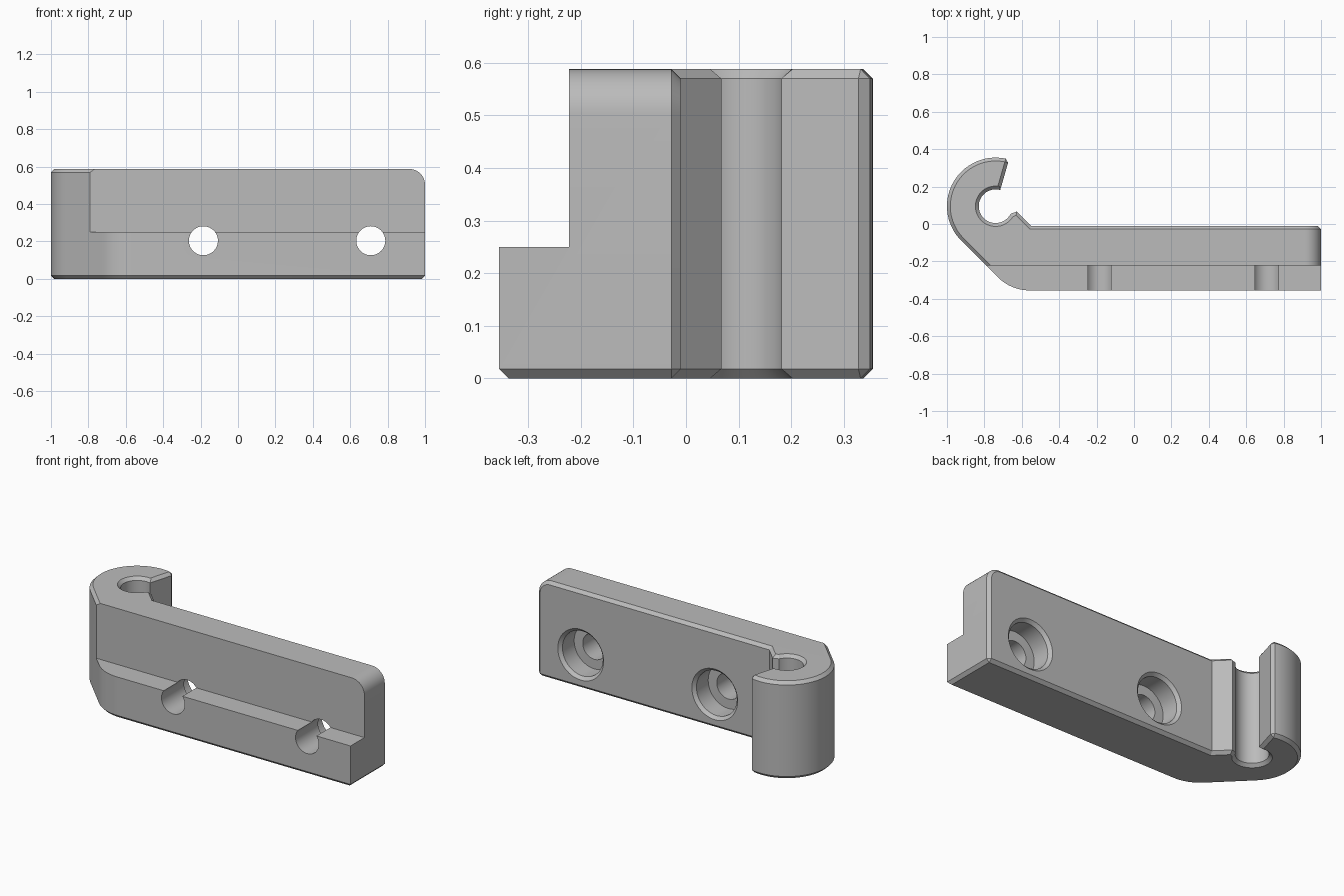
import bpy, bmesh, math
from mathutils import Matrix

if "Cube" in bpy.data.objects:
    bpy.data.objects.remove(bpy.data.objects["Cube"])

HEIGHT, CHAMFER = 0.588, 0.018
FRONT, BACK, STEP_Y, STEP_Z = -0.355, -0.01, -0.222, 0.25
HOOK = (-0.74, 0.095)
R_OUT, R_IN = 0.26, 0.09
CORNER_R = 0.085

grey = bpy.data.materials.new("grey plastic")
grey.use_nodes = True
colour = (0.5, 0.5, 0.5, 1)
grey.diffuse_color = colour
grey.node_tree.nodes["Principled BSDF"].inputs["Base Color"].default_value = colour


def arc(centre, radius, start, end, steps):
    """Points on a circular arc, angles in degrees."""
    angles = [math.radians(start + (end - start) * i / steps) for i in range(steps + 1)]
    return [(centre[0] + radius * math.cos(a), centre[1] + radius * math.sin(a)) for a in angles]


def make_object(name, bm):
    bmesh.ops.recalc_face_normals(bm, faces=bm.faces)
    mesh = bpy.data.meshes.new(name)
    bm.to_mesh(mesh)
    bm.free()
    mesh.materials.append(grey)
    obj = bpy.data.objects.new(name, mesh)
    bpy.context.collection.objects.link(obj)
    return obj


def cut(target, cutter):
    """Subtract the cutter from the target, then discard the cutter."""
    cutter.hide_render = True
    mod = target.modifiers.new("cut", 'BOOLEAN')
    mod.operation = 'DIFFERENCE'
    mod.solver = 'EXACT'
    mod.object = cutter
    bpy.context.view_layer.objects.active = target
    bpy.ops.object.modifier_apply(modifier=mod.name)
    bpy.data.objects.remove(cutter)


# Plan outline: straight bar, rounded elbow, then the open hook
elbow_r = 0.24
elbow_x = HOOK[0] - R_OUT * math.sqrt(2) + HOOK[1] - FRONT + elbow_r * math.tan(math.pi / 8)
outline = [(1, BACK), (1, FRONT)]
outline += arc((elbow_x, FRONT + elbow_r), elbow_r, 270, 225, 10)
outline += arc(HOOK, R_OUT, 225, 74, 36)
outline += arc(HOOK, R_IN, 74, 333, 48)
outline += [(-0.626, 0.067), (-0.549, BACK)]

bm = bmesh.new()
base = bm.faces.new([bm.verts.new((x, y, 0)) for x, y in outline])
top = bmesh.ops.extrude_face_region(bm, geom=[base])
bmesh.ops.translate(bm, vec=(0, 0, HEIGHT),
                    verts=[v for v in top["geom"] if isinstance(v, bmesh.types.BMVert)])
bmesh.ops.recalc_face_normals(bm, faces=bm.faces)

# Rounded upper corner at the free end
corner = [e for e in bm.edges if all(v.co.x > 0.99 and v.co.z > HEIGHT - 0.01 for v in e.verts)]
bmesh.ops.bevel(bm, geom=corner, offset=CORNER_R, segments=10, profile=0.5, affect='EDGES')

# Chamfer the rims, the back end edge and the hook tip
bm.normal_update()


def wants_chamfer(edge):
    if edge.calc_face_angle(0) < math.radians(60):
        return False
    a, b = (v.co for v in edge.verts)
    upright = abs(a.z - b.z) > 0.3
    if upright:
        at_end = a.x > 0.99 and a.y > FRONT + 0.1
        at_tip = a.y > HOOK[1] + 0.2
        return at_end or at_tip
    front_corner = a.y < FRONT + 0.01 and b.y < FRONT + 0.01 and min(a.z, b.z) > 0.1
    return not front_corner


bmesh.ops.bevel(bm, geom=[e for e in bm.edges if wants_chamfer(e)], offset=CHAMFER,
                segments=1, affect='EDGES', clamp_overlap=False)
bracket = make_object("hook_bracket", bm)

# Step along the upper front
bm = bmesh.new()
bmesh.ops.create_cube(bm, size=1, matrix=Matrix.Translation((0, STEP_Y - 0.5, STEP_Z + 0.5))
                      @ Matrix.Diagonal((3, 1, 1, 1)))
cut(bracket, make_object("step_cutter", bm))

# Counterbored screw holes, each turned from a half profile
bore_r, screw_r, depth = 0.135, 0.0775, 0.13
half = [(0, BACK + 0.02), (bore_r + CHAMFER + 0.02, BACK + 0.02), (bore_r, BACK - CHAMFER),
        (bore_r, BACK - depth), (screw_r, BACK - depth), (screw_r, FRONT - 0.1), (0, FRONT - 0.1)]
for x in (-0.185, 0.71):
    bm = bmesh.new()
    verts = [bm.verts.new((r, y, 0)) for r, y in half]
    edges = [bm.edges.new(pair) for pair in zip(verts, verts[1:])]
    bmesh.ops.spin(bm, geom=verts + edges, cent=(0, 0, 0), axis=(0, 1, 0),
                   angle=math.tau, steps=48, use_duplicate=False)
    bmesh.ops.remove_doubles(bm, verts=bm.verts, dist=0.0001)
    bmesh.ops.translate(bm, vec=(x, 0, 0.204), verts=bm.verts)
    cut(bracket, make_object("screw_hole_cutter", bm))

# Smooth curves, crisp edges
bpy.ops.object.select_all(action='DESELECT')
bracket.select_set(True)
bpy.context.view_layer.objects.active = bracket
bpy.ops.object.shade_smooth_by_angle(angle=math.radians(25))
